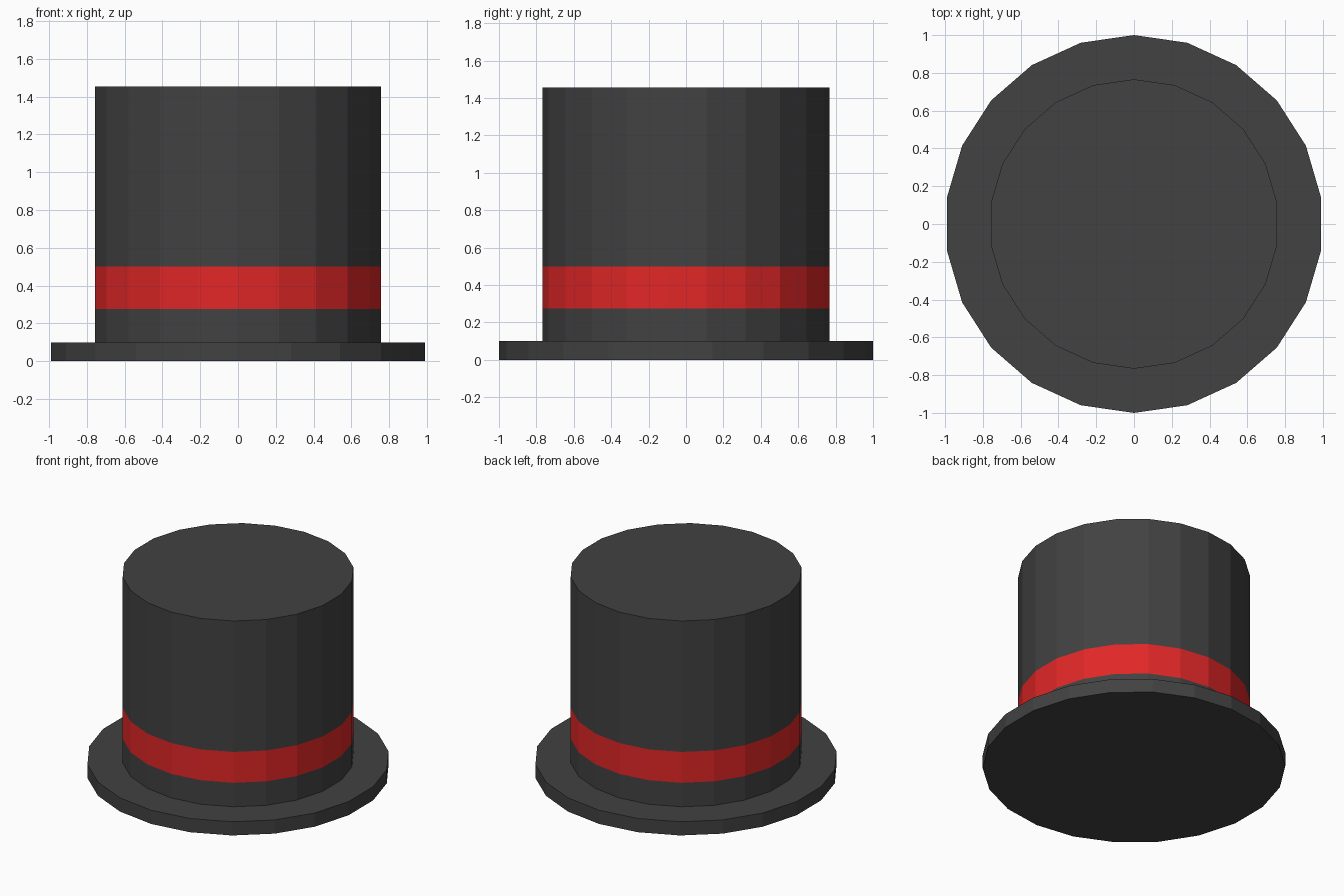
import bpy, bmesh, math

if "Cube" in bpy.data.objects:
    bpy.data.objects.remove(bpy.data.objects["Cube"])

SIDES = 22
BRIM_R, CROWN_R = 1.0, 0.766
BRIM_TOP, BAND_LOW, BAND_HIGH, TOP = 0.10, 0.275, 0.50, 1.455


def material(name, color):
    mat = bpy.data.materials.new(name)
    mat.diffuse_color = (*color, 1)
    mat.use_nodes = True
    mat.node_tree.nodes["Principled BSDF"].inputs["Base Color"].default_value = mat.diffuse_color
    return mat


felt = material("charcoal felt", (0.054, 0.054, 0.054))
ribbon = material("red ribbon", (0.76, 0.02, 0.02))


def lathe(name, profile, mat, cap_bottom=False, cap_top=False):
    """Revolve (radius, z) points into flat-sided rings, optionally capped."""
    bm = bmesh.new()
    rings = []
    for r, z in profile:
        angles = [math.pi / 2 + i * math.tau / SIDES for i in range(SIDES)]
        rings.append([bm.verts.new((r * math.cos(a), r * math.sin(a), z)) for a in angles])
    for low, high in zip(rings, rings[1:]):
        for i in range(SIDES):
            j = (i + 1) % SIDES
            bm.faces.new((low[i], low[j], high[j], high[i]))
    if cap_bottom:
        bm.faces.new(rings[0][::-1])
    if cap_top:
        bm.faces.new(rings[-1])
    mesh = bpy.data.meshes.new(name)
    bm.to_mesh(mesh)
    bm.free()
    mesh.materials.append(mat)
    obj = bpy.data.objects.new(name, mesh)
    bpy.context.collection.objects.link(obj)
    return obj


# Brim: closed underside, top surface running in to the crown
lathe("brim", [(BRIM_R, 0), (BRIM_R, BRIM_TOP), (CROWN_R, BRIM_TOP)], felt, cap_bottom=True)
# Crown wall below the ribbon
lathe("crown_base", [(CROWN_R, BRIM_TOP), (CROWN_R, BAND_LOW)], felt)
# Ribbon, flush with the crown
lathe("hat_band", [(CROWN_R, BAND_LOW), (CROWN_R, BAND_HIGH)], ribbon)
# Crown wall above the ribbon, with flat top
lathe("crown", [(CROWN_R, BAND_HIGH), (CROWN_R, TOP)], felt, cap_top=True)
